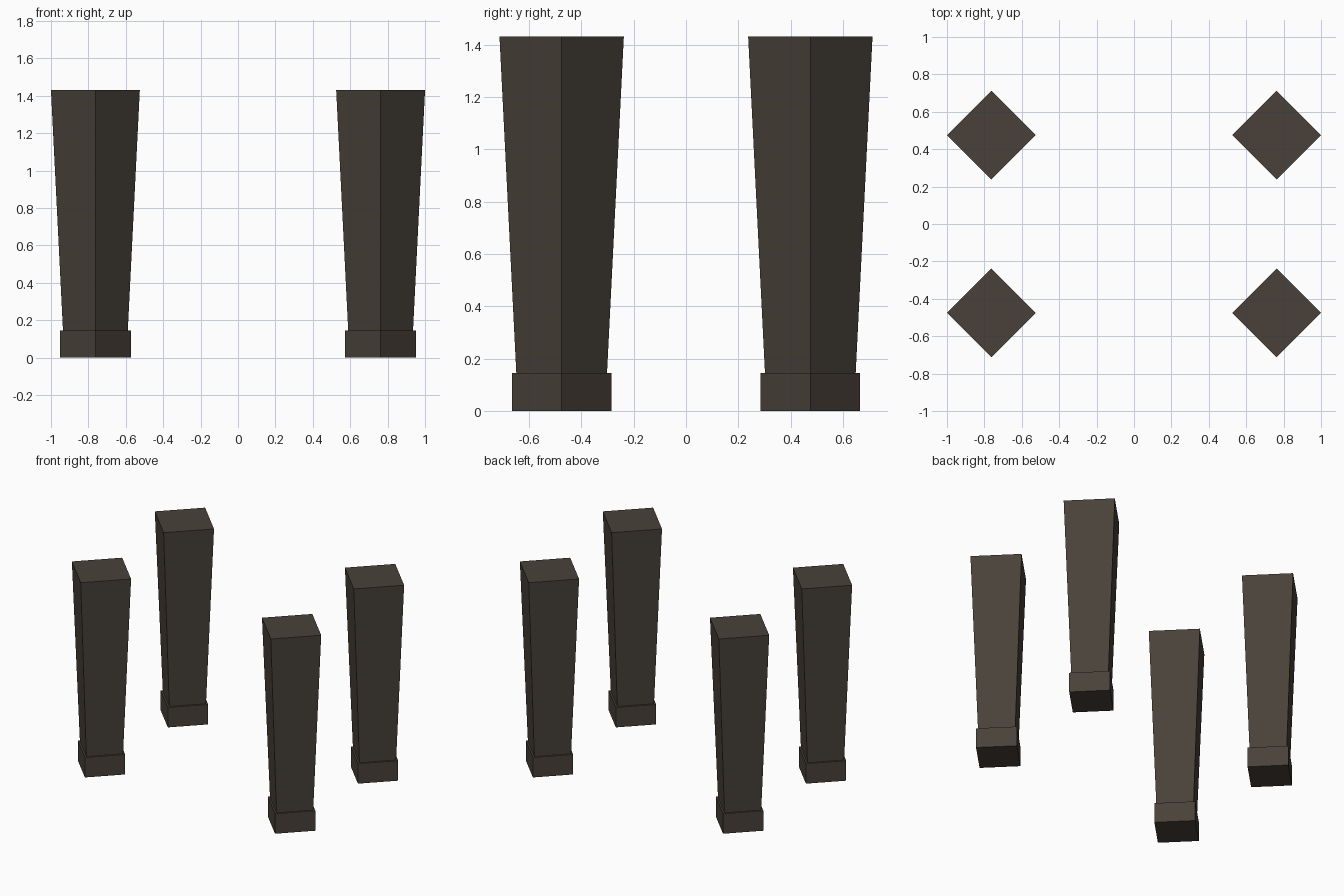
import bpy, bmesh, math
from mathutils import Matrix

if "Cube" in bpy.data.objects:
    bpy.data.objects.remove(bpy.data.objects["Cube"])

CX, CY = 0.7625, 0.475      # leg centre offsets
HEIGHT = 1.43

dark_wood = bpy.data.materials.new("dark_wood")
dark_wood.diffuse_color = (0.067, 0.053, 0.041, 1)
dark_wood.use_nodes = True
dark_wood.node_tree.nodes["Principled BSDF"].inputs["Base Color"].default_value = dark_wood.diffuse_color


def diamond_post(name, x, y, z0, z1, r0, r1):
    """Four-sided post with corners on the x and y axes, radius r0 below and r1 above."""
    bm = bmesh.new()
    bmesh.ops.create_cone(bm, cap_ends=True, segments=4, radius1=r0, radius2=r1,
                          depth=z1 - z0)
    # make sure a corner points along +x
    v = bm.verts[:][0].co
    turn = -math.atan2(v.y, v.x)
    bmesh.ops.rotate(bm, verts=bm.verts, matrix=Matrix.Rotation(turn, 3, 'Z'))
    bmesh.ops.translate(bm, verts=bm.verts, vec=(x, y, (z0 + z1) / 2))
    me = bpy.data.meshes.new(name)
    bm.to_mesh(me)
    bm.free()
    me.materials.append(dark_wood)
    ob = bpy.data.objects.new(name, me)
    bpy.context.collection.objects.link(ob)


for sy, depth_name in ((-1, "front"), (1, "back")):
    for sx, side_name in ((-1, "left"), (1, "right")):
        x, y = sx * CX, sy * CY
        # tapered leg, its lower end set inside the foot
        diamond_post(f"{depth_name}_{side_name}_leg", x, y, 0.02, HEIGHT, 0.167, 0.2375)
        # square foot block
        diamond_post(f"{depth_name}_{side_name}_foot", x, y, 0.0, 0.145, 0.19, 0.19)
